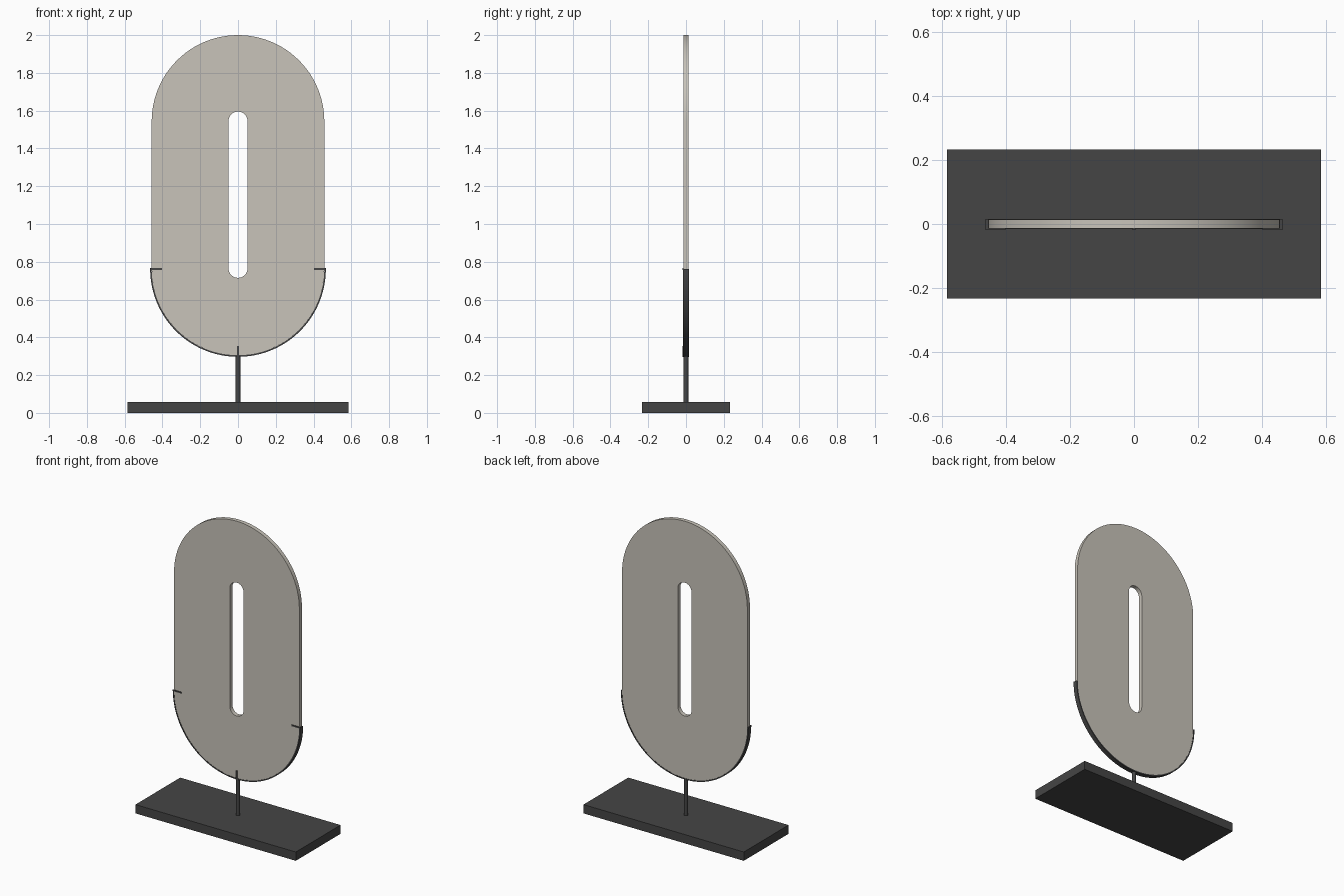
import bpy, bmesh, math

if "Cube" in bpy.data.objects:
    bpy.data.objects.remove(bpy.data.objects["Cube"])


def material(name, rgb):
    m = bpy.data.materials.new(name)
    m.diffuse_color = (*rgb, 1)
    m.use_nodes = True
    m.node_tree.nodes["Principled BSDF"].inputs["Base Color"].default_value = m.diffuse_color
    return m


stone = material("pale stone", (0.58, 0.55, 0.49))
metal = material("dark metal", (0.06, 0.06, 0.06))


def finish(name, bm, mat, smooth=False):
    bmesh.ops.recalc_face_normals(bm, faces=bm.faces)
    me = bpy.data.meshes.new(name)
    bm.to_mesh(me)
    bm.free()
    me.materials.append(mat)
    ob = bpy.data.objects.new(name, me)
    bpy.context.collection.objects.link(ob)
    if smooth:
        bpy.ops.object.select_all(action='DESELECT')
        ob.select_set(True)
        bpy.context.view_layer.objects.active = ob
        bpy.ops.object.shade_smooth_by_angle(angle=math.radians(30))
    return ob


def box(name, x0, x1, y0, y1, z0, z1, mat):
    bm = bmesh.new()
    bmesh.ops.create_cube(bm, size=1)
    for v in bm.verts:
        v.co = (x0 + (v.co.x + .5) * (x1 - x0),
                y0 + (v.co.y + .5) * (y1 - y0),
                z0 + (v.co.z + .5) * (z1 - z0))
    return finish(name, bm, mat)


def stadium(r, z_low, z_high, n=48):
    top = [(r * math.cos(math.pi * i / n), z_high + r * math.sin(math.pi * i / n)) for i in range(n + 1)]
    return top + [(-x, z_low + z_high - z) for x, z in top]


def ring(name, outer, inner, half, mat, closed=True):
    """Solid between two matching profiles, extruded along y."""
    bm = bmesh.new()
    rows = [[bm.verts.new((x, y, z)) for x, z in p]
            for p, y in ((outer, -half), (outer, half), (inner, half), (inner, -half))]
    n = len(outer)
    for i in range(n if closed else n - 1):
        j = (i + 1) % n
        for k in range(4):
            a, b = rows[k], rows[(k + 1) % 4]
            bm.faces.new((a[i], a[j], b[j], b[i]))
    if not closed:
        for i in (0, -1):
            bm.faces.new([r[i] for r in rows])
    return finish(name, bm, mat, True)


# Stone disc with a slot
R, ZC = 0.457, 0.762
ring("slotted_disc", stadium(R, ZC, 2 - R), stadium(0.05, 0.765, 1.545), 0.0135, stone)

# Curved metal cradle under the disc
angles = [math.pi + math.pi * i / 64 for i in range(65)]
arc = lambda r: [(r * math.cos(a), ZC + r * math.sin(a)) for a in angles]
ring("cradle_band", arc(0.465), arc(R), 0.015, metal, closed=False)

# Front retaining prongs
for side, name in ((-1, "left_prong"), (1, "right_prong")):
    xs = sorted((side * 0.402, side * 0.465))
    box(name, *xs, -0.018, -0.0125, 0.757, 0.766, metal)
box("bottom_prong", -0.004, 0.004, -0.018, -0.0125, 0.297, 0.355, metal)

# Post
bm = bmesh.new()
bmesh.ops.create_cone(bm, cap_ends=True, segments=32, radius1=0.013, radius2=0.013, depth=0.25)
bmesh.ops.translate(bm, verts=bm.verts, vec=(0, 0, 0.175))
finish("post", bm, metal, True)

# Base slab
box("base", -0.585, 0.585, -0.233, 0.233, 0, 0.058, metal)
